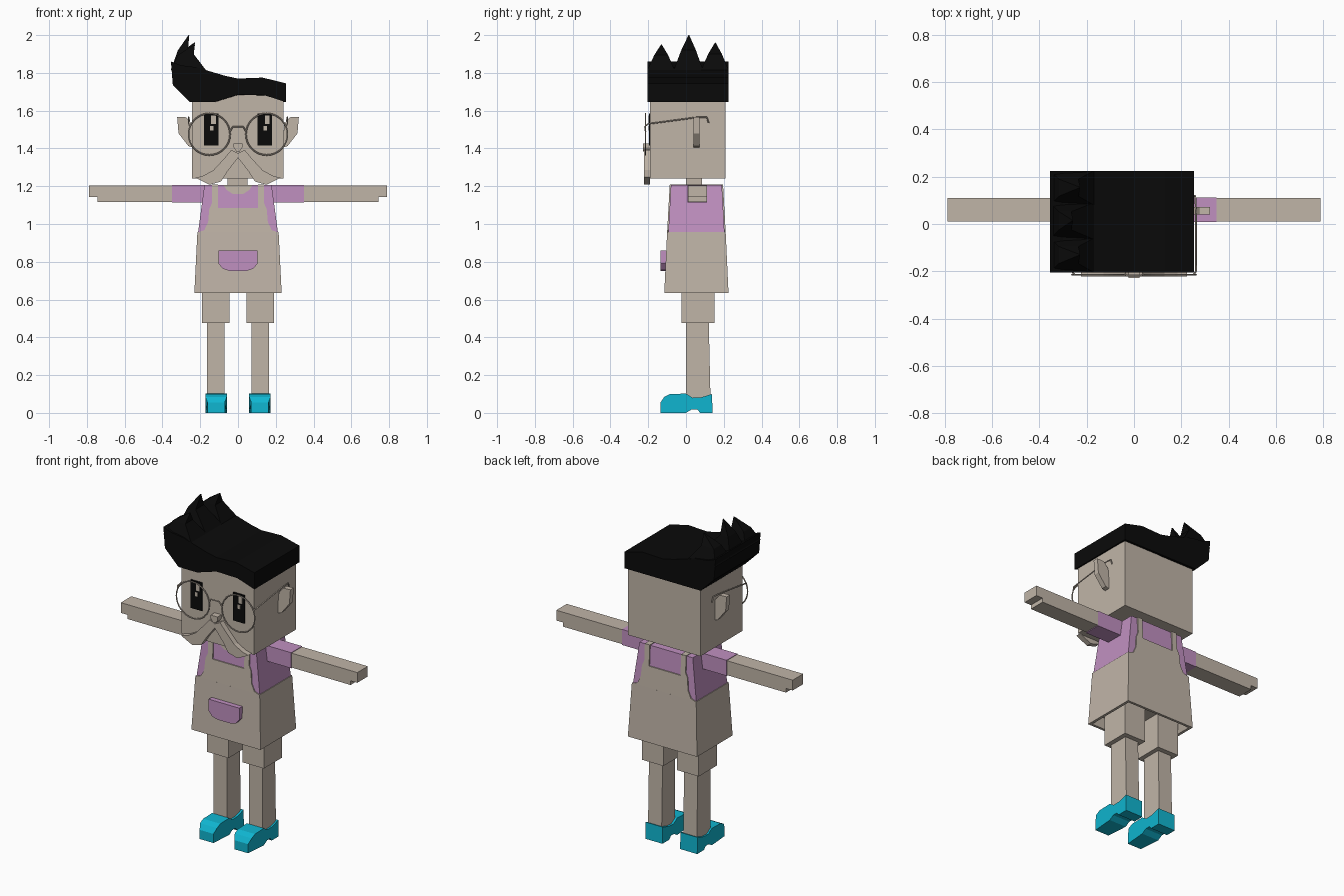
import bpy, bmesh, math

if "Cube" in bpy.data.objects:
    bpy.data.objects.remove(bpy.data.objects["Cube"])


def material(name, rgb):
    m = bpy.data.materials.new(name)
    m.use_nodes = True
    m.diffuse_color = (*rgb, 1)
    bsdf = m.node_tree.nodes["Principled BSDF"]
    bsdf.inputs["Base Color"].default_value = (*rgb, 1)
    bsdf.inputs["Roughness"].default_value = 0.8
    return m


BEIGE = material("beige", (0.53, 0.46, 0.39))
PURPLE = material("lilac", (0.53, 0.28, 0.53))
BLACK = material("black", (0.003, 0.003, 0.003))
CYAN = material("cyan", (0.005, 0.47, 0.64))


def finish(name, bm, mat):
    bmesh.ops.recalc_face_normals(bm, faces=bm.faces)
    me = bpy.data.meshes.new(name)
    bm.to_mesh(me)
    bm.free()
    me.materials.append(mat)
    ob = bpy.data.objects.new(name, me)
    bpy.context.collection.objects.link(ob)
    return ob


def loft(name, rings, mat):
    """Join rings of equal length with walls and cap both ends."""
    bm = bmesh.new()
    vs = [[bm.verts.new(p) for p in r] for r in rings]
    for a, b in zip(vs, vs[1:]):
        for i in range(len(a)):
            j = (i + 1) % len(a)
            bm.faces.new((a[i], a[j], b[j], b[i]))
    bm.faces.new(vs[0])
    bm.faces.new(vs[-1])
    return finish(name, bm, mat)


def rect(x0, x1, y0, y1, z):
    return [(x0, y0, z), (x1, y0, z), (x1, y1, z), (x0, y1, z)]


def box(name, x, y, z, mat):
    return loft(name, [rect(*x, *y, z[0]), rect(*x, *y, z[1])], mat)


def front_prism(name, pts, y0, y1, mat, slant=0):
    """Extrude an x-z outline along y; slant leans it to follow the torso."""
    return loft(name, [[(x, y + slant * (z - 1.21), z) for x, z in pts]
                       for y in (y0, y1)], mat)


def both(half):
    """Close a right-hand half outline with its mirror image."""
    return half + [(-x, z) for x, z in reversed(half) if x != 0]


def wire(name, pts, radius):
    cu = bpy.data.curves.new(name, "CURVE")
    cu.dimensions = "3D"
    cu.bevel_depth = radius
    cu.bevel_resolution = 1
    sp = cu.splines.new("POLY")
    sp.points.add(len(pts) - 1)
    for p, co in zip(sp.points, pts):
        p.co = (*co, 1)
    cu.materials.append(BEIGE)
    ob = bpy.data.objects.new(name, cu)
    bpy.context.collection.objects.link(ob)
    return ob


# Head and neck
box("head", (-0.243, 0.24), (-0.19, 0.21), (1.24, 1.69), BEIGE)
box("neck", (-0.055, 0.05), (0, 0.085), (1.18, 1.26), BEIGE)

# Hair: swept profile with an arched fringe, straight at the back
hair = [(-0.255, 1.645), (-0.13, 1.645), (0, 1.685), (0.14, 1.682), (0.253, 1.645),
        (0.253, 1.745), (0.13, 1.775), (0, 1.77), (-0.07, 1.785), (-0.155, 1.81),
        (-0.22, 1.83), (-0.3, 1.84), (-0.355, 1.86), (-0.345, 1.735)]
loft("hair", [[(x, -0.205, z) for x, z in hair],
              [(x, 0.225, 1.645 if z < 1.7 else z) for x, z in hair]], BLACK)

# Hair spikes along the swept edge
for y0, y1, yt, xt, zt in ((-0.205, -0.06, -0.13, -0.23, 1.95),
                           (-0.065, 0.09, 0.015, -0.26, 2.0),
                           (0.08, 0.225, 0.155, -0.23, 1.96)):
    ym0, ym1 = (y0 + yt) / 2, (y1 + yt) / 2
    low = rect(-0.356, -0.17, y0, y1, 1.815)
    mid = rect(-0.318, xt - 0.005, ym0, ym1, (zt + 1.84) / 2)
    loft("hair_spike", [low, mid, rect(xt - .002, xt + .002, yt - .002, yt + .002, zt)], BLACK)

# Paired face parts
for s, side in ((1, "left"), (-1, "right")):
    ear = [(0.235, 1.405), (0.245, 1.53), (0.275, 1.565), (0.322, 1.567),
           (0.315, 1.48), (0.262, 1.412)]
    front_prism(side + "_ear", [(s * x, z) for x, z in ear], 0.04, 0.072, BEIGE)

    ex = 0.142 * s
    box(side + "_eye", (ex - 0.038, ex + 0.038), (-0.197, -0.189), (1.415, 1.585), BLACK)
    box(side + "_eye_glint", (ex, ex + 0.025), (-0.199, -0.195), (1.53, 1.575), BEIGE)
    box(side + "_eye_small_glint", (ex - 0.006, ex + 0.012), (-0.199, -0.195),
        (1.495, 1.52), BEIGE)

    bpy.ops.mesh.primitive_torus_add(
        major_radius=0.11, minor_radius=0.004, major_segments=32, minor_segments=6,
        location=(0.152 * s, -0.214, 1.475), rotation=(math.pi / 2, 0, 0))
    ring = bpy.context.object
    ring.name = side + "_lens_rim"
    ring.data.materials.append(BEIGE)
    wire(side + "_glasses_arm", [(0.253 * s, -0.214, 1.52), (0.262 * s, -0.2, 1.53),
                                 (0.262 * s, 0.06, 1.565), (0.26 * s, 0.11, 1.565),
                                 (0.258 * s, 0.12, 1.535)], 0.004)

    # Drooping moustache half, swelling in the middle
    tache = [(0, 1.375), (0.035, 1.392), (0.075, 1.345), (0.13, 1.285), (0.185, 1.255),
             (0.225, 1.245), (0.185, 1.225), (0.15, 1.208), (0.09, 1.225),
             (0.055, 1.28), (0, 1.35)]
    front_prism(side + "_moustache", [(s * x, z) for x, z in tache], -0.222, -0.19, BEIGE)

wire("glasses_bridge", [(-0.042, -0.214, 1.49), (-0.028, -0.218, 1.515),
                        (0.028, -0.218, 1.515), (0.042, -0.214, 1.49)], 0.004)
front_prism("nose", both([(0.023, 1.425), (0.023, 1.405), (0.01, 1.385)]),
            -0.228, -0.188, BEIGE)

# Torso with bib, straps and neckline
loft("shirt", [rect(-0.212, 0.212, -0.094, 0.204, 0.95),
               rect(-0.178, 0.178, -0.08, 0.19, 1.206)], PURPLE)
bib = [(0, 1.085), (0.105, 1.085), (0.105, 1.207), (0.138, 1.207), (0.138, 1.11),
       (0.152, 1.08), (0.158, 1.01), (0.178, 0.968), (0.212, 0.955), (0, 0.95)]
outline = both(bib)
front_prism("front_bib", outline, -0.086, -0.079, BEIGE, 0.055)
front_prism("back_bib", outline, 0.189, 0.196, BEIGE, -0.055)
neckline = both([(0.078, 1.207), (0.06, 1.18), (0.03, 1.16)])
front_prism("neckline", neckline, -0.084, -0.079, BEIGE, 0.055)
for s, side in ((1, "left"), (-1, "right")):
    box(side + "_shoulder_strap", sorted((0.105 * s, 0.138 * s)), (-0.086, 0.196),
        (1.203, 1.21), BEIGE)

# Wide overall bottom, hollow underneath
loft("overalls", [rect(-0.19, 0.19, -0.08, 0.19, 0.69),
                  rect(-0.215, 0.215, -0.1, 0.21, 0.635),
                  rect(-0.231, 0.231, -0.115, 0.225, 0.635),
                  rect(-0.215, 0.215, -0.1, 0.21, 0.957)], BEIGE)
pocket = both([(0.103, 0.86), (0.103, 0.79), (0.08, 0.763), (0.045, 0.752)])
front_prism("pocket", pocket, -0.134, -0.1, PURPLE)

# Arms, legs and shoes
for s, side in ((1, "left"), (-1, "right")):
    def span(a, b):
        return sorted((a * s, b * s))

    box(side + "_sleeve", span(0.16, 0.35), (0.008, 0.112), (1.113, 1.207), PURPLE)
    box(side + "_arm", span(0.34, 0.745), (0.01, 0.11), (1.117, 1.204), BEIGE)
    box(side + "_hand", span(0.74, 0.79), (0.01, 0.11), (1.142, 1.204), BEIGE)
    box(side + "_trouser_cuff", span(0.046, 0.19), (-0.025, 0.15), (0.477, 0.7), BEIGE)
    x0, x1 = span(0.072, 0.163)
    loft(side + "_leg", [rect(x0, x1, 0, 0.13, 0.06), rect(x0, x1, 0, 0.12, 0.5)], BEIGE)

    # Shoe: side profile widened from toe to heel, with an arched sole
    shoe = [(-0.135, 0), (-0.135, 0.055), (-0.115, 0.085), (-0.085, 0.1), (0, 0.102),
            (0.035, 0.08), (0.08, 0.082), (0.138, 0.1), (0.14, 0), (0.075, 0),
            (0.06, 0.018), (0.03, 0.018), (0, 0)]
    mid = 0.116 * s

    def half_width(y):
        return 0.046 if y < -0.12 else 0.057

    loft(side + "_shoe", [[(mid + d * half_width(y), y, z) for y, z in shoe]
                          for d in (-1, 1)], CYAN)
